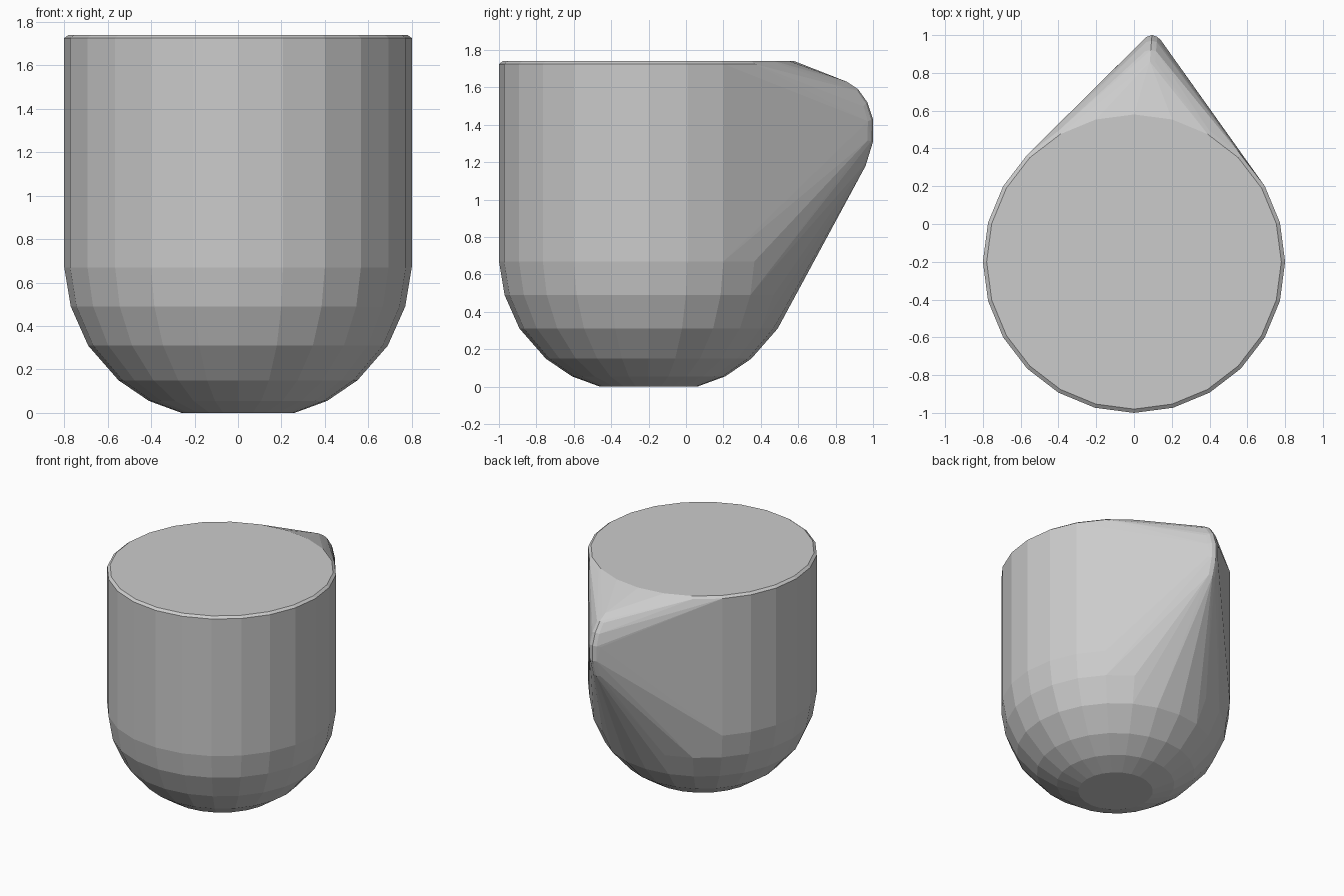
import bpy, bmesh
from math import sin, cos, tau, radians
from mathutils import Vector

if "Cube" in bpy.data.objects:
    bpy.data.objects.remove(bpy.data.objects["Cube"])

CY, SIDES = -0.2, 24
bm = bmesh.new()

# Rounded cup body: rings of (radius, z)
body = [(0.26, 0), (0.41, 0.055), (0.55, 0.15), (0.69, 0.31),
        (0.77, 0.49), (0.80, 0.67), (0.80, 1.725), (0.78, 1.74)]
for r, z in body:
    for i in range(SIDES):
        a = tau * i / SIDES
        bm.verts.new((r * cos(a), CY + r * sin(a), z))

# Spout-like corner: thin rounded ridge, points of (y, z)
ridge = [(0.86, 1.63), (0.92, 1.59), (0.97, 1.52), (1.0, 1.43),
         (1.0, 1.31), (0.96, 1.18)]
centre = Vector((0.94, 1.38))
for y, z in ridge:
    x = 0.095 * (y - CY) / 1.2
    for dx, inset in ((0, 0), (0.028, 0.01), (0.048, 0.03)):
        p = Vector((y, z))
        q = p + (Vector((0.8, 1.35)) - p).normalized() * inset
        for s in (-1, 1) if dx else (1,):
            bm.verts.new((x + s * dx, q.x, q.y))

# Wrap body and ridge in one tight convex shell
hull = bmesh.ops.convex_hull(bm, input=bm.verts[:])
loose = [v for v in bm.verts if not v.link_faces]
bmesh.ops.delete(bm, geom=loose, context='VERTS')
bmesh.ops.dissolve_limit(bm, angle_limit=radians(0.5),
                         verts=bm.verts[:], edges=bm.edges[:])
bmesh.ops.recalc_face_normals(bm, faces=bm.faces[:])

mesh = bpy.data.meshes.new("cup_hull")
bm.to_mesh(mesh)
bm.free()
obj = bpy.data.objects.new("cup_hull", mesh)
bpy.context.collection.objects.link(obj)
